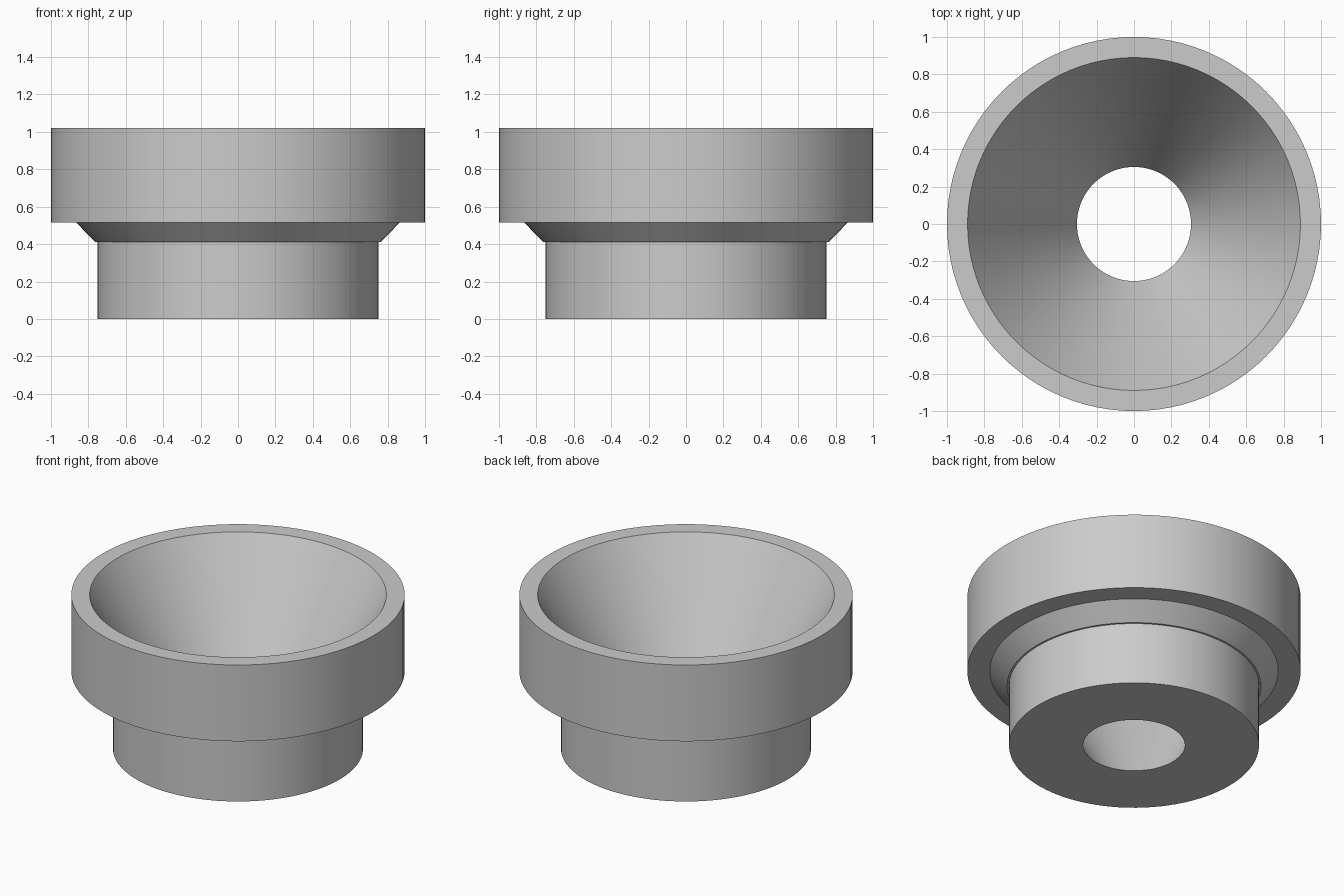
import bpy, bmesh, math

if "Cube" in bpy.data.objects:
    bpy.data.objects.remove(bpy.data.objects["Cube"])

SEGMENTS = 96

# closed cross-section (radius, height): outer wall, stepped underside, conical bore
PROFILE = [
    (0.305, 0.0), (0.75, 0.0), (0.75, 0.41), (0.762, 0.41),
    (0.865, 0.515), (1.0, 0.515), (1.0, 1.02), (0.89, 1.02),
]

grey = bpy.data.materials.new("plain grey")
grey.diffuse_color = (0.6, 0.6, 0.6, 1)
grey.use_nodes = True
grey.node_tree.nodes["Principled BSDF"].inputs["Base Color"].default_value = grey.diffuse_color


def lathe(name, profile, material):
    bm = bmesh.new()
    rings = []
    for i in range(SEGMENTS):
        a = 2 * math.pi * i / SEGMENTS
        rings.append([bm.verts.new((r * math.cos(a), r * math.sin(a), z))
                      for r, z in profile])
    n = len(profile)
    for i in range(SEGMENTS):
        p, q = rings[i], rings[(i + 1) % SEGMENTS]
        for j in range(n):
            k = (j + 1) % n
            bm.faces.new((p[j], q[j], q[k], p[k]))
    bmesh.ops.recalc_face_normals(bm, faces=bm.faces)
    mesh = bpy.data.meshes.new(name)
    bm.to_mesh(mesh)
    bm.free()
    mesh.materials.append(material)
    obj = bpy.data.objects.new(name, mesh)
    bpy.context.collection.objects.link(obj)
    bpy.context.view_layer.objects.active = obj
    obj.select_set(True)
    bpy.ops.object.shade_smooth_by_angle(angle=math.radians(30))
    return obj


# stepped funnel body
lathe("funnel_body", PROFILE, grey)
